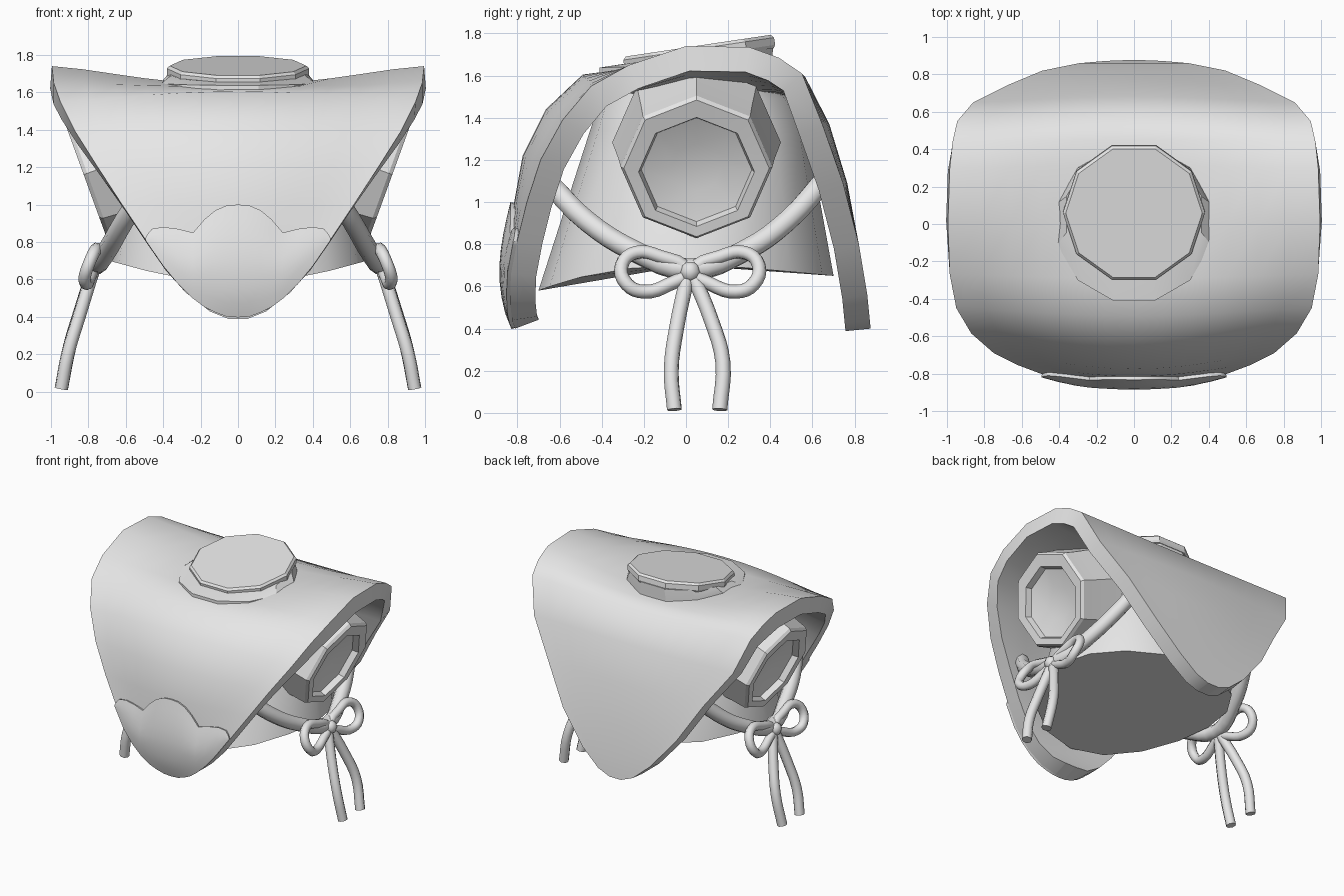
import bpy, bmesh, math
from mathutils import Matrix, Vector

if "Cube" in bpy.data.objects:
    bpy.data.objects.remove(bpy.data.objects["Cube"])

grey = bpy.data.materials.new("light_grey")
grey.diffuse_color = (0.8, 0.8, 0.8, 1)
grey.use_nodes = True
grey.node_tree.nodes["Principled BSDF"].inputs["Base Color"].default_value = grey.diffuse_color


def finish(ob, thick=0, angle=35):
    ob.data.materials.clear()
    ob.data.materials.append(grey)
    bpy.ops.object.select_all(action='DESELECT')
    bpy.context.view_layer.objects.active = ob
    ob.select_set(True)
    if thick:
        m = ob.modifiers.new("thickness", 'SOLIDIFY')
        m.thickness, m.offset = thick, -1
        bpy.ops.object.modifier_apply(modifier=m.name)
    bpy.ops.object.shade_smooth_by_angle(angle=math.radians(angle))
    return ob


def add_object(name, me):
    ob = bpy.data.objects.new(name, me)
    bpy.context.collection.objects.link(ob)
    return ob


def loft(name, rows, closed=False, thick=0, angle=35):
    """Skin rows of points; closed rows form capped rings."""
    bm = bmesh.new()
    vs = [[bm.verts.new(p) for p in r] for r in rows]
    n = len(rows[0])
    for a, b in zip(vs, vs[1:]):
        for i in range(n if closed else n - 1):
            j = (i + 1) % n
            bm.faces.new((a[i], a[j], b[j], b[i]))
    if closed:
        bm.faces.new(vs[0][::-1])
        bm.faces.new(vs[-1])
        bmesh.ops.recalc_face_normals(bm, faces=bm.faces)
    me = bpy.data.meshes.new(name)
    bm.to_mesh(me)
    bm.free()
    return finish(add_object(name, me), thick, angle)


def lathe(name, profile, sides, matrix, start=0.0, angle=20):
    """Polygonal turning of (radius, height, local y shift) rings around local z."""
    rows = [[matrix @ Vector((r * math.cos(start + math.tau * i / sides),
                              r * math.sin(start + math.tau * i / sides) + dy, h))
             for i in range(sides)] for r, h, dy in profile]
    return loft(name, rows, True, angle=angle)


def tube(name, pts, radius, cyclic=False):
    cu = bpy.data.curves.new(name + "_path", 'CURVE')
    cu.dimensions = '3D'
    cu.bevel_depth, cu.bevel_resolution, cu.resolution_u = radius, 2, 4
    cu.use_fill_caps = True
    sp = cu.splines.new('BEZIER')
    sp.bezier_points.add(len(pts) - 1)
    for bp, p in zip(sp.bezier_points, pts):
        bp.co = p
        bp.handle_left_type = bp.handle_right_type = 'AUTO'
    sp.use_cyclic_u = cyclic
    tmp = add_object(name + "_path", cu)
    bpy.context.view_layer.update()
    dg = bpy.context.evaluated_depsgraph_get()
    me = bpy.data.meshes.new_from_object(tmp.evaluated_get(dg))
    bpy.data.objects.remove(tmp)
    return finish(add_object(name, me), angle=70)


def interp(x, table):
    for (x0, y0), (x1, y1) in zip(table, table[1:]):
        if x <= x1:
            return y0 + (y1 - y0) * max(0, (x - x0) / (x1 - x0))
    return table[-1][1]


# Draped cover: rim (y, z, half width) and the middle's offset from it (dy, dz)
arch = [(-.81, .40, .05, 0, 0), (-.825, .44, .16, 0, 0), (-.835, .53, .28, 0, 0),
        (-.83, .66, .39, -.01, 0), (-.80, .82, .50, -.03, 0), (-.755, 1.0, .62, -.06, 0),
        (-.69, 1.2, .75, -.085, .02), (-.585, 1.39, .87, -.08, .05),
        (-.45, 1.55, .95, -.04, .055), (-.27, 1.65, .985, -.02, -.02),
        (0, 1.74, .995, 0, -.1), (.3, 1.735, .985, .01, -.095), (.44, 1.685, .97, .01, -.055),
        (.55, 1.61, .945, .015, -.015), (.65, 1.36, .86, .03, .01), (.745, 1.09, .67, .02, 0),
        (.82, .80, .49, 0, 0), (.86, .56, .29, 0, 0), (.872, .44, .15, 0, 0), (.876, .40, .05, 0, 0)]
rows = []
for y, z, w, dy, dz in arch:
    row = []
    for i in range(13):
        s = i / 6 - 1
        k = (1 - s * s) ** 1.5
        row.append((s * w, y + dy * k, z + dz * k))
    rows.append(row)
loft("draped_cover", rows, thick=.12, angle=52)

# Three-lobed cushioned plate lying on the front tip of the cover
hem = [(a[2], a[1]) for a in arch[:6]]
rim_y = [(a[1], a[0]) for a in arch[:7]]
mid_y = [(a[1], a[3]) for a in arch[:7]]
half = [(a[1], a[2]) for a in arch[:7]]
lobes = [(0, 1.0), (.06, .995), (.12, .97), (.18, .92), (.24, .85), (.32, .87),
         (.40, .88), (.46, .87), (.485, .84), (.495, .81)]
xs = sorted({sg * x for x, _ in lobes for sg in (-1, 1)})
rows = []
for k in range(9):
    row = []
    for x in xs:
        lo, hi = interp(abs(x), hem) - .003, interp(abs(x), lobes)
        z = lo + (max(hi, lo + .01) - lo) * k / 8
        s = min(1, abs(x) / interp(z, half))
        y = interp(z, rim_y) + interp(z, mid_y) * (1 - s * s) ** 1.5
        row.append((x, y - .018 - .03 * math.sin(math.pi * k / 8) * (1 - (x / .5) ** 2), z))
    rows.append(row)
loft("lobed_front_plate", rows, thick=.025, angle=60)

# Inner hood body with a closed underside
ring = [math.tau * i / 16 for i in range(16)]
rows = [[(.69 * math.cos(a), .70 * math.sin(a),
          .70 * math.cos(a) ** 2 + math.sin(a) ** 2 * (.615 + .035 * math.sin(a))) for a in ring]]
for rx, ry, cy, z in ((.575, .515, .06, 1.34), (.47, .455, .05, 1.49), (.42, .35, .05, 1.57)):
    rows.append([(rx * math.cos(a), cy + ry * math.sin(a), z) for a in ring])
loft("inner_hood", rows, True)

# Flared crown collar under a tilted crown disc
rows = [[(r * math.cos(t), cy + r * math.sin(t), z + slope * r * math.sin(t))
         for t in [math.pi / 12 + math.tau * i / 12 for i in range(12)]]
        for r, cy, z, slope in ((.425, 0, 1.56, 0), (.425, 0, 1.65, .03), (.375, .05, 1.70, .13))]
loft("crown_collar", rows, True, angle=20)
tilt = Matrix.Translation((0, .058, 1.742)) @ Matrix.Rotation(math.radians(8.5), 4, 'X')
lathe("crown_disc", [(.37, -.065, 0), (.38, -.05, 0), (.38, -.015, 0), (.365, 0, 0)], 10, tilt)

for sx, side in ((-1, "left"), (1, "right")):
    # Eight-sided ear cup with a dished face, turned outward and slightly down
    axis = Vector((.94, 0, -.342)).normalized()
    up = Vector((.342, 0, .94)).normalized()
    m = Matrix((Vector((0, 1, 0)), up, axis)).transposed().to_4x4()
    m = Matrix.Diagonal((sx, 1, 1, 1)) @ Matrix.Translation((.825, .05, 1.16)) @ m
    lathe(side + "_ear_cup", [(.40, -.36, 0), (.37, -.13, 0), (.36, -.02, 0), (.345, 0, 0),
                              (.275, -.005, -.02), (.262, -.05, -.025), (.12, -.085, -.025)],
          8, m, math.pi / 2, 22)

    def cord(name, pts, r, cyclic=False):
        tube(side + name, [(sx * x, y, z) for x, y, z in pts], r, cyclic)

    # Tie strap running under the ear cup
    cord("_strap", [(.50, -.64, 1.08), (.61, -.47, .91), (.69, -.25, .77), (.75, .02, .68),
                    (.69, .28, .77), (.61, .48, .91), (.50, .67, 1.12)], .053)
    # Bow loops, mirrored about the knot
    for d, end in ((-1, "front"), (1, "back")):
        cord("_bow_loop_" + end,
             [(x, .02 + d * y, z) for x, y, z in
              ((.77, .02, .67), (.76, .14, .74), (.76, .26, .76), (.79, .325, .70),
               (.82, .30, .61), (.81, .22, .575), (.79, .10, .61))], .033, True)
    # Hanging cord ends
    cord("_tail_front", [(.77, .01, .66), (.85, -.045, .40), (.91, -.07, .20), (.945, -.055, .015)], .036)
    cord("_tail_back", [(.77, .03, .66), (.84, .12, .44), (.90, .175, .24), (.945, .16, .015)], .036)
    # Knot
    lathe(side + "_bow_knot", [(.02, -.045, 0), (.04, -.03, 0), (.05, 0, 0), (.04, .03, 0),
                               (.02, .045, 0)], 8,
          Matrix.Translation((sx * .785, .02, .67)), angle=60)
